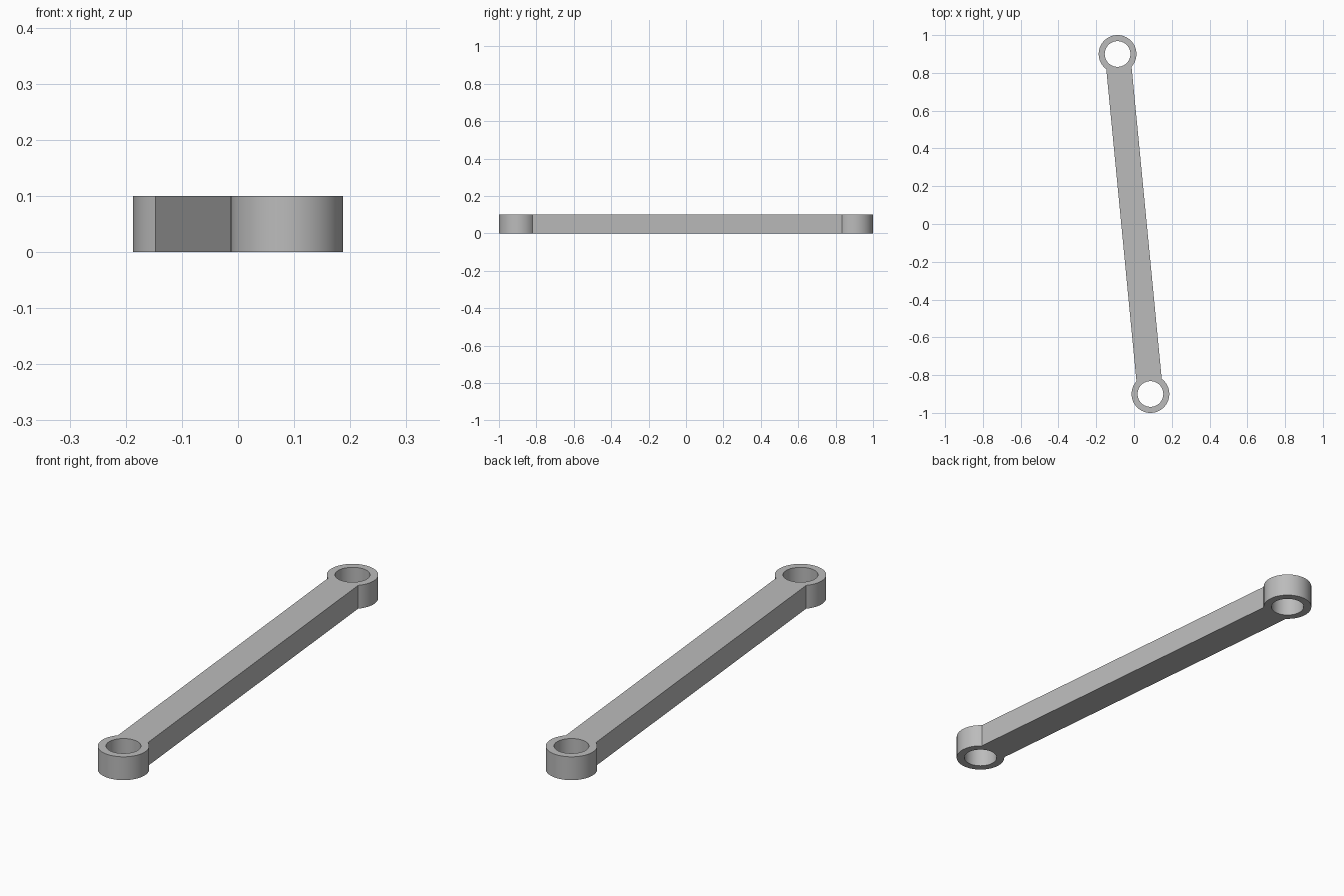
import bpy, bmesh, math
from mathutils import Vector

cube = bpy.data.objects.get("Cube")
if cube:
    bpy.data.objects.remove(cube, do_unlink=True)

HEIGHT = 0.1
EYE_RADIUS = 0.1
HOLE_RADIUS = 0.068
HALF_WIDTH = 0.0672
SEGMENTS = 64
eyes = [Vector((-0.087, 0.9, 0)), Vector((0.087, -0.9, 0))]

grey = bpy.data.materials.new("plain grey")
grey.use_nodes = True
grey.diffuse_color = (0.5, 0.5, 0.5, 1)
grey.node_tree.nodes["Principled BSDF"].inputs["Base Color"].default_value = grey.diffuse_color


def arc(center, radius, start, sweep, count):
    """Evenly spaced points along an arc, starting at the given angle."""
    return [center + radius * Vector((math.cos(start + sweep * i / count),
                                      math.sin(start + sweep * i / count), 0))
            for i in range(count + 1)]


def add_loop(bm, points):
    verts = [bm.verts.new(p) for p in points]
    return [bm.edges.new((v, verts[i - 1])) for i, v in enumerate(verts)]


# Outline: an arc round each eye, joined by the straight sides of the bar
half_gap = math.asin(HALF_WIDTH / EYE_RADIUS)
outline = []
for eye in eyes:
    inward = math.atan2(-eye.y, -eye.x)
    outline += arc(eye, EYE_RADIUS, inward + half_gap, math.tau - 2 * half_gap, SEGMENTS)

# Flat profile with both pin holes, raised to a solid
bm = bmesh.new()
edges = add_loop(bm, outline)
for eye in eyes:
    edges += add_loop(bm, arc(eye, HOLE_RADIUS, 0, math.tau, SEGMENTS)[:-1])
bmesh.ops.triangle_fill(bm, edges=edges, use_beauty=True, normal=(0, 0, 1))
raised = bmesh.ops.extrude_face_region(bm, geom=bm.faces[:])["geom"]
bmesh.ops.translate(bm, vec=(0, 0, HEIGHT),
                    verts=[g for g in raised if isinstance(g, bmesh.types.BMVert)])
bmesh.ops.recalc_face_normals(bm, faces=bm.faces[:])

mesh = bpy.data.meshes.new("link_arm")
bm.to_mesh(mesh)
bm.free()
mesh.materials.append(grey)
link_arm = bpy.data.objects.new("link_arm", mesh)
bpy.context.collection.objects.link(link_arm)

# Smooth round walls, sharp rims
bpy.ops.object.select_all(action="DESELECT")
link_arm.select_set(True)
bpy.context.view_layer.objects.active = link_arm
bpy.ops.object.shade_smooth_by_angle(angle=math.radians(30))
